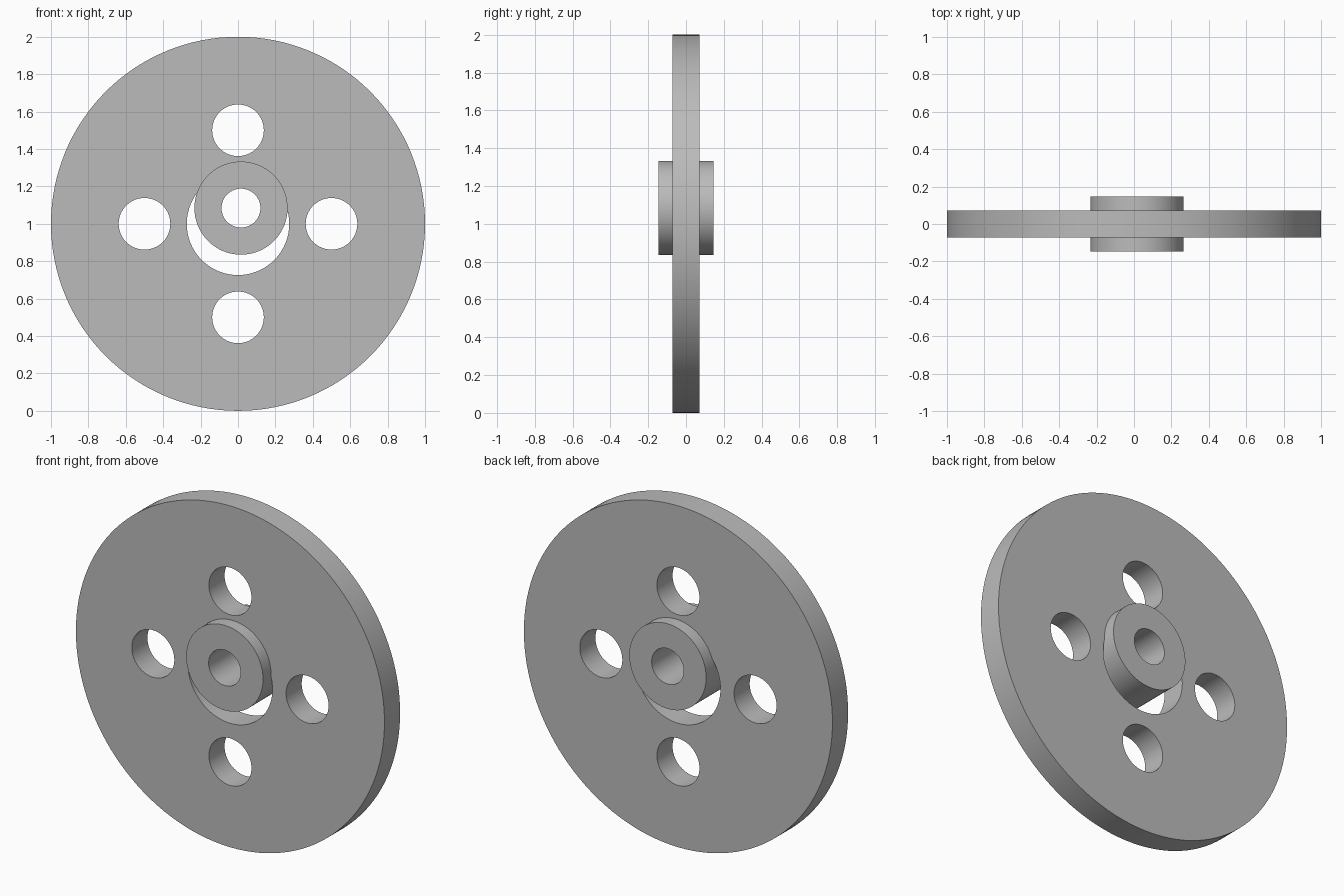
import bpy
import math

cube = bpy.data.objects.get("Cube")
if cube:
    bpy.data.objects.remove(cube, do_unlink=True)

# One plain grey for everything
grey = bpy.data.materials.new("plain_grey")
grey.use_nodes = True
colour = (0.5, 0.5, 0.5, 1.0)
grey.diffuse_color = colour
grey.node_tree.nodes["Principled BSDF"].inputs["Base Color"].default_value = colour


def cylinder(name, x, z, radius, depth, sides):
    """Cylinder lying along y, centred on y = 0."""
    bpy.ops.mesh.primitive_cylinder_add(
        vertices=sides, radius=radius, depth=depth,
        location=(x, 0, z), rotation=(math.pi / 2, 0, 0))
    obj = bpy.context.object
    obj.name = name
    obj.data.materials.append(grey)
    return obj


def drilled(name, x, z, radius, depth, sides, holes):
    """Cylinder with round through holes, each given as (x, z, radius)."""
    body = cylinder(name, x, z, radius, depth, sides)
    for hx, hz, hr in holes:
        cutter = cylinder("hole_cutter", hx, hz, hr, depth * 2, 64)
        cutter.hide_render = True
        mod = body.modifiers.new("hole", 'BOOLEAN')
        mod.operation = 'DIFFERENCE'
        mod.solver = 'EXACT'
        mod.object = cutter
        bpy.context.view_layer.objects.active = body
        bpy.ops.object.modifier_apply(modifier=mod.name)
        bpy.data.objects.remove(cutter, do_unlink=True)
    bpy.ops.object.select_all(action='DESELECT')
    body.select_set(True)
    bpy.context.view_layer.objects.active = body
    bpy.ops.object.shade_smooth_by_angle(angle=math.radians(30))
    return body


# Wheel disc: large centre bore and four holes around it
bores = [(0, 1, 0.274)]
for i in range(4):
    a = i * math.pi / 2
    bores.append((0.5 * math.cos(a), 1 + 0.5 * math.sin(a), 0.138))
drilled("wheel_disc", 0, 1, 1.0, 0.145, 128, bores)

# Off-centre bushing sitting in the bore
drilled("bushing", 0.016, 1.084, 0.249, 0.293, 96, [(0.016, 1.084, 0.104)])
